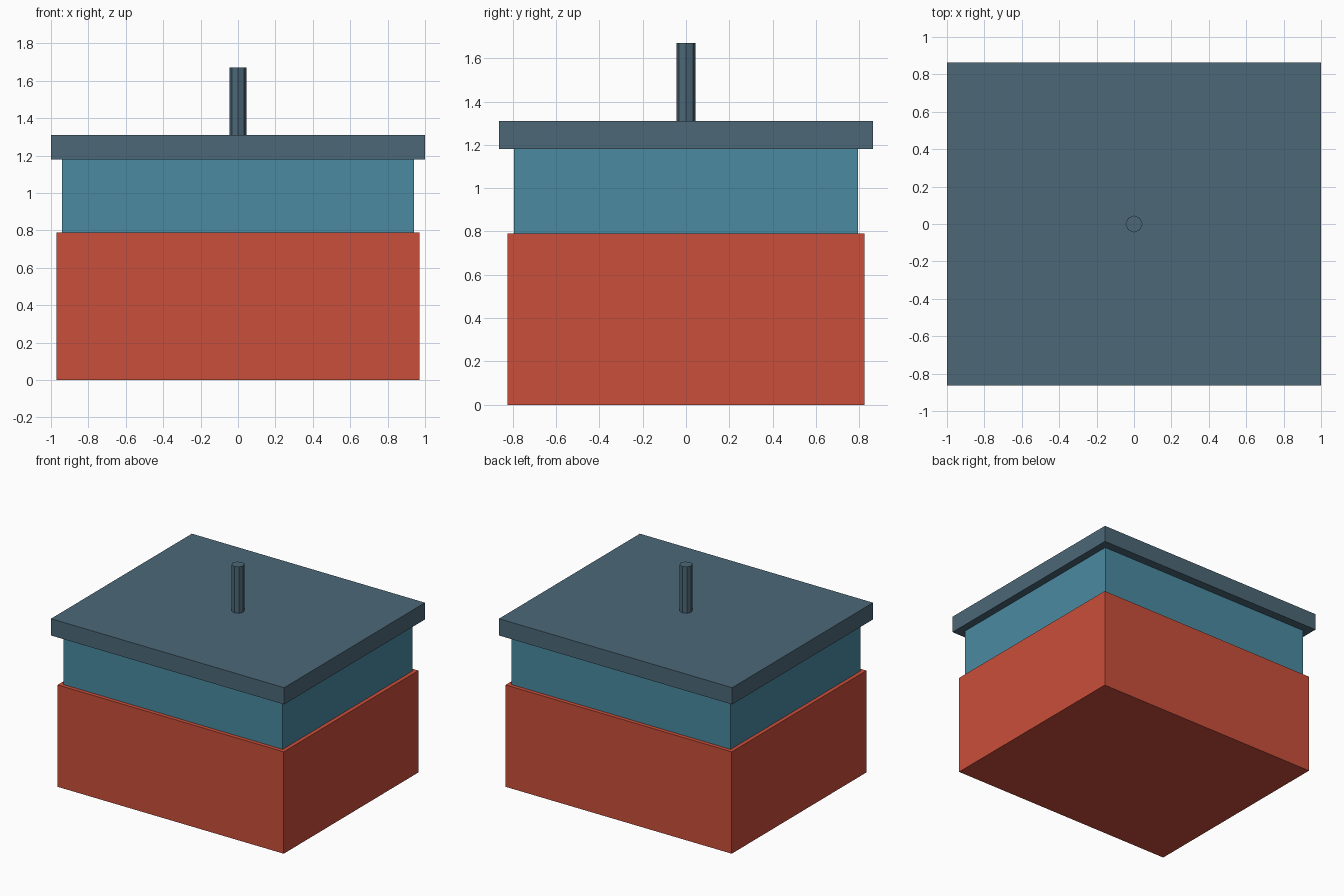
import bpy

if "Cube" in bpy.data.objects:
    bpy.data.objects.remove(bpy.data.objects["Cube"])

def srgb(hex_code):
    """Convert a hex colour to linear RGBA."""
    vals = [int(hex_code[i:i + 2], 16) / 255 for i in (0, 2, 4)]
    return [v / 12.92 if v <= 0.04045 else ((v + 0.055) / 1.055) ** 2.4 for v in vals] + [1.0]

def material(name, hex_code):
    mat = bpy.data.materials.new(name)
    mat.diffuse_color = srgb(hex_code)
    mat.use_nodes = True
    mat.node_tree.nodes["Principled BSDF"].inputs["Base Color"].default_value = mat.diffuse_color
    return mat

red = material("brick_red", "C94E3A")
teal = material("teal_blue", "4A8AA0")
slate = material("slate_grey", "4C6877")

def finish(name, mat):
    ob = bpy.context.object
    ob.name = ob.data.name = name
    ob.data.materials.append(mat)

def box(name, half_x, half_y, z0, z1, mat):
    bpy.ops.mesh.primitive_cube_add(size=1, location=(0, 0, (z0 + z1) / 2))
    ob = bpy.context.object
    ob.scale = (2 * half_x, 2 * half_y, z1 - z0)
    bpy.ops.object.transform_apply(location=False, rotation=False, scale=True)
    finish(name, mat)

# Stacked body, from the ground up
box("base_block", 0.97, 0.825, 0.0, 0.79, red)
box("upper_band", 0.94, 0.795, 0.79, 1.18, teal)
box("roof_slab", 1.0, 0.863, 1.18, 1.31, slate)

# Eight-sided post in the middle of the roof
bpy.ops.mesh.primitive_cylinder_add(vertices=8, radius=0.045, depth=0.36, location=(0, 0, 1.49))
finish("roof_post", slate)
